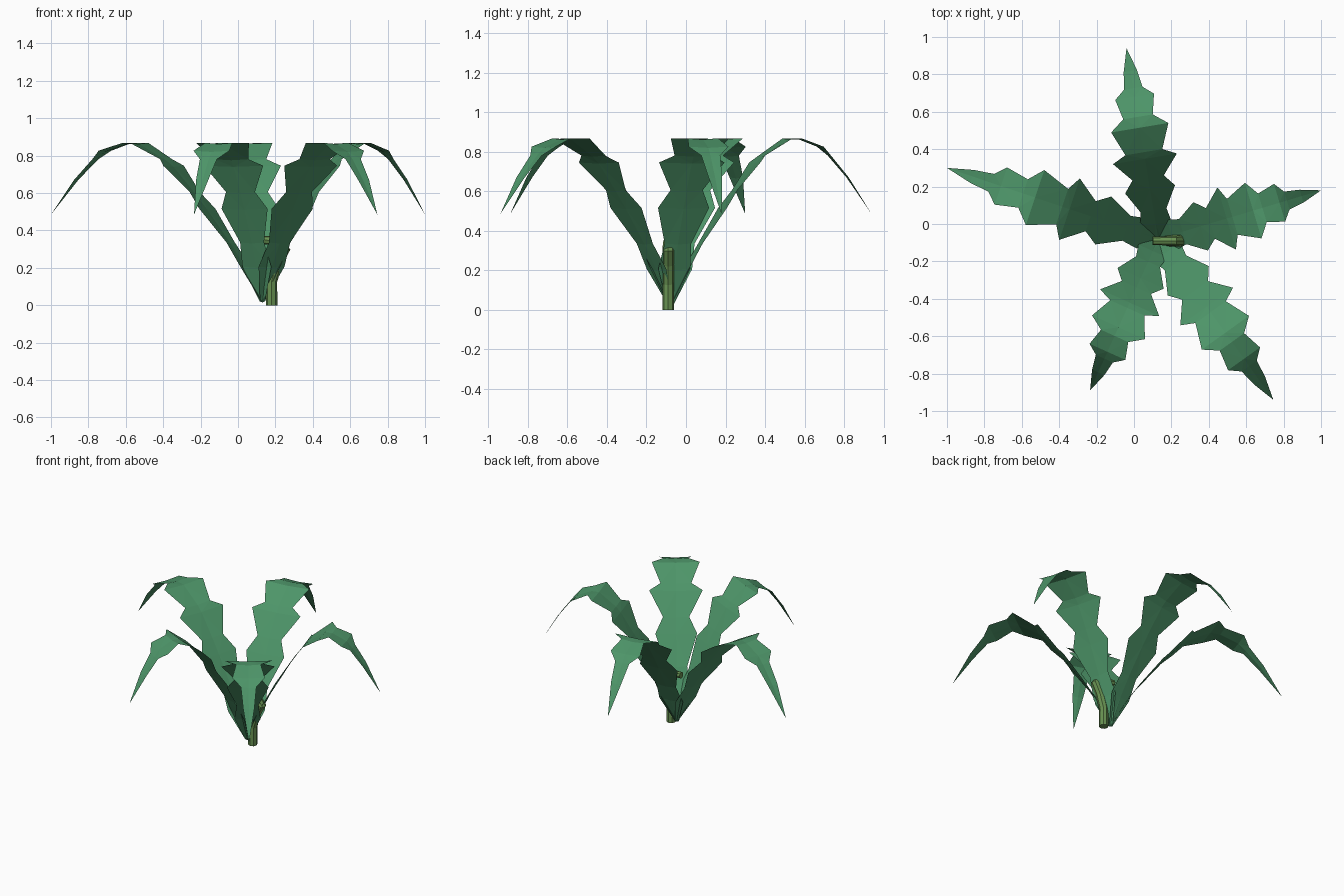
import bpy, bmesh, math
from mathutils import Vector

if "Cube" in bpy.data.objects:
    bpy.data.objects.remove(bpy.data.objects["Cube"])


def material(name, rgb):
    m = bpy.data.materials.new(name)
    m.diffuse_color = (*rgb, 1)
    m.use_nodes = True
    m.node_tree.nodes["Principled BSDF"].inputs["Base Color"].default_value = m.diffuse_color
    return m


LEAF = material("leaf green", (0.075, 0.30, 0.14))
STEM = material("stem green", (0.14, 0.29, 0.085))


def finish(bm, name, mat):
    me = bpy.data.meshes.new(name)
    bm.to_mesh(me)
    bm.free()
    me.materials.append(mat)
    ob = bpy.data.objects.new(name, me)
    bpy.context.collection.objects.link(ob)
    return ob


# Leaf rows: fraction of reach, height, half width (teeth alternate with notches)
ROWS = [(0.0, 0.015, 0.015), (0.08, 0.20, 0.085), (0.15, 0.33, 0.07),
        (0.26, 0.51, 0.135), (0.32, 0.60, 0.085), (0.42, 0.74, 0.173),
        (0.455, 0.775, 0.10), (0.583, 0.862, 0.155), (0.64, 0.862, 0.08),
        (0.745, 0.82, 0.105), (0.79, 0.775, 0.05), (0.88, 0.665, 0.036)]
BASE = Vector((0.13, -0.08, 0))


def leaf(name, tip):
    reach = Vector((*tip, 0)) - BASE
    side = Vector((-reach.y, reach.x, 0)).normalized()
    bm = bmesh.new()
    prev = None
    for t, z, w in ROWS:
        mid = BASE + reach * t + Vector((0, 0, z))
        lift = Vector((0, 0, 0.006))
        row = [bm.verts.new(mid - side * w + lift), bm.verts.new(mid),
               bm.verts.new(mid + side * w + lift)]
        if prev:
            for i in (0, 1):
                bm.faces.new((prev[i], prev[i + 1], row[i + 1], row[i]))
        prev = row
    end = bm.verts.new(BASE + reach + Vector((0, 0, 0.485)))
    for i in (0, 1):
        bm.faces.new((prev[i], prev[i + 1], end))
    bmesh.ops.triangulate(bm, faces=bm.faces[:])
    finish(bm, name, LEAF)


# Five arching leaves, by the ground position of each tip
for name, tip in (("back_leaf", (-0.04, 0.94)), ("left_leaf", (-1.0, 0.30)),
                  ("front_left_leaf", (-0.235, -0.89)),
                  ("front_right_leaf", (0.745, -0.94)),
                  ("right_leaf", (1.0, 0.18))):
    leaf(name, tip)

# Hooked stem: eight-sided tube along a path in the x-z plane
PATH = [(0.18, 0.0, 0.03), (0.18, 0.13, 0.03), (0.21, 0.23, 0.03),
        (0.25, 0.30, 0.03), (0.22, 0.345, 0.026), (0.10, 0.35, 0.022)]
bm = bmesh.new()
rings = []
for i, (x, z, r) in enumerate(PATH):
    a, b = PATH[max(i - 1, 0)], PATH[min(i + 1, len(PATH) - 1)]
    d = Vector((b[0] - a[0], 0, b[1] - a[1])).normalized()
    n = Vector((d.z, 0, -d.x))
    rings.append([bm.verts.new(Vector((x, -0.09, z)) + n * r * math.cos(k * math.pi / 4)
                  + Vector((0, r * math.sin(k * math.pi / 4), 0))) for k in range(8)])
for p, q in zip(rings, rings[1:]):
    for k in range(8):
        bm.faces.new((p[k], p[(k + 1) % 8], q[(k + 1) % 8], q[k]))
bm.faces.new(rings[0][::-1])
bm.faces.new(rings[-1])
bmesh.ops.recalc_face_normals(bm, faces=bm.faces[:])
finish(bm, "stem", STEM)
